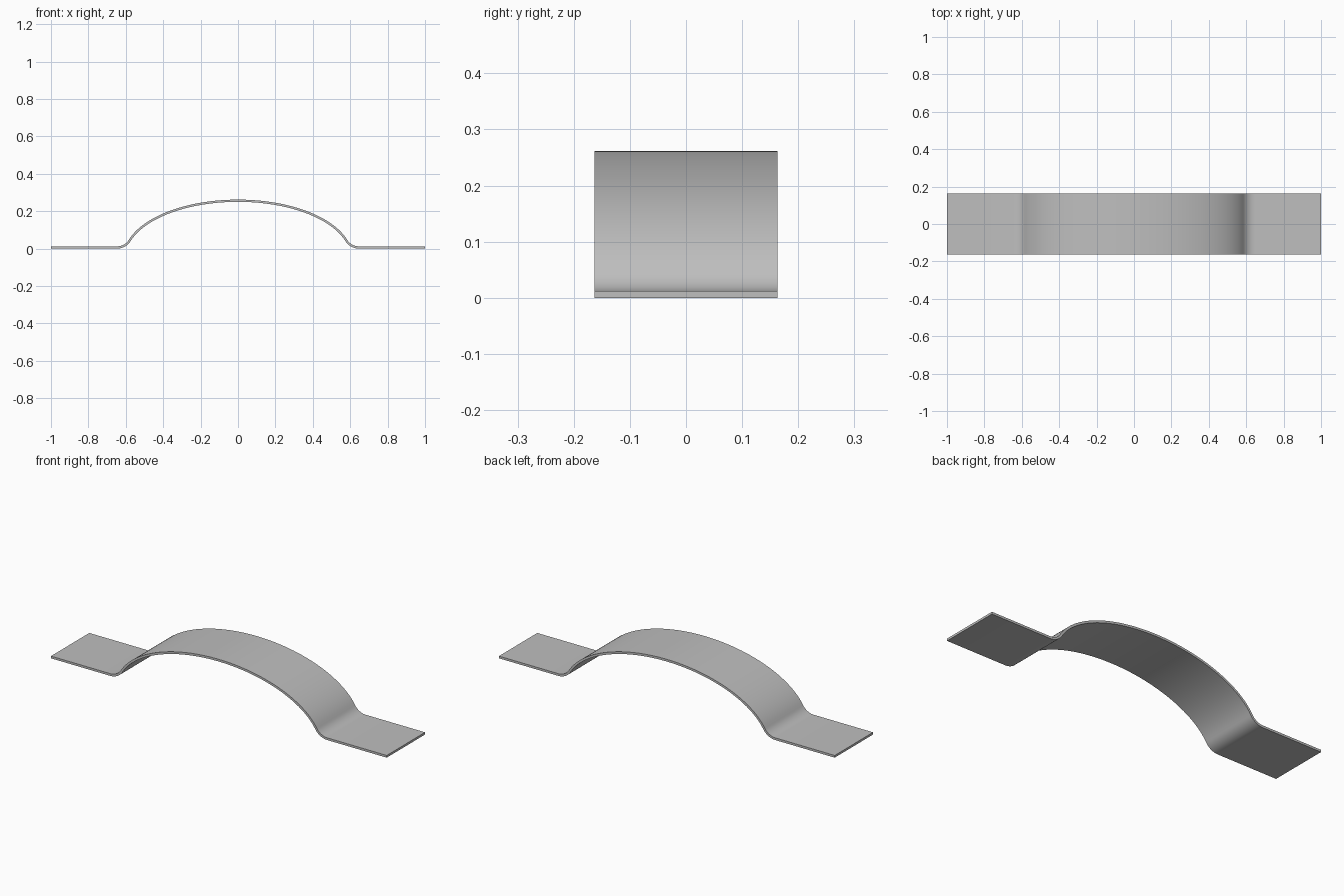
import bpy
import bmesh
from math import sin, cos, atan2, radians

cube = bpy.data.objects.get("Cube")
if cube:
    bpy.data.objects.remove(cube, do_unlink=True)

THICK, HALF_WIDTH, HALF_LENGTH = 0.012, 0.163, 1.0
MID = THICK / 2
RX, RZ, CENTRE_Z = 0.605, 0.30, -0.044   # elliptical arch centreline
ARCH_STEPS, BEND_STEPS = 28, 10

# Half centreline: arch from the crown down to the bend
END = radians(73)
half = []
for i in range(ARCH_STEPS + 1):
    t = END * i / ARCH_STEPS
    half.append((RX * sin(t), CENTRE_Z + RZ * cos(t)))

# Tangent bend that eases the arch into the flat foot
slope = atan2(RZ * sin(END), RX * cos(END))
x_end, z_end = half[-1]
radius = (z_end - MID) / (1 - cos(slope))
x_flat = x_end + radius * sin(slope)
for i in range(1, BEND_STEPS + 1):
    a = slope * (1 - i / BEND_STEPS)
    half.append((x_flat - radius * sin(a), MID + radius * (1 - cos(a))))

# Flat foot
half.append((HALF_LENGTH, MID))

# Mirror the half to get the full strip
path = [(-x, z) for x, z in reversed(half[1:])] + half
bm = bmesh.new()
rows = [[bm.verts.new((x, y, z)) for y in (-HALF_WIDTH, HALF_WIDTH)] for x, z in path]
for (a, b), (c, d) in zip(rows, rows[1:]):
    bm.faces.new((a, c, d, b))
mesh = bpy.data.meshes.new("strap")
bm.to_mesh(mesh)
bm.free()
strap = bpy.data.objects.new("arched_strap", mesh)
bpy.context.collection.objects.link(strap)

# Plain grey metal
grey = bpy.data.materials.new("light grey")
grey.use_nodes = True
colour = (0.52, 0.52, 0.52, 1)
grey.diffuse_color = colour
grey.node_tree.nodes["Principled BSDF"].inputs["Base Color"].default_value = colour
mesh.materials.append(grey)

# Give the strip its thickness, then smooth the curve but keep sharp rims
solid = strap.modifiers.new("thickness", 'SOLIDIFY')
solid.thickness = THICK
solid.offset = 0
solid.use_even_offset = True
bpy.ops.object.select_all(action='DESELECT')
strap.select_set(True)
bpy.context.view_layer.objects.active = strap
bpy.ops.object.modifier_apply(modifier=solid.name)
bpy.ops.object.shade_smooth_by_angle(angle=radians(30))
